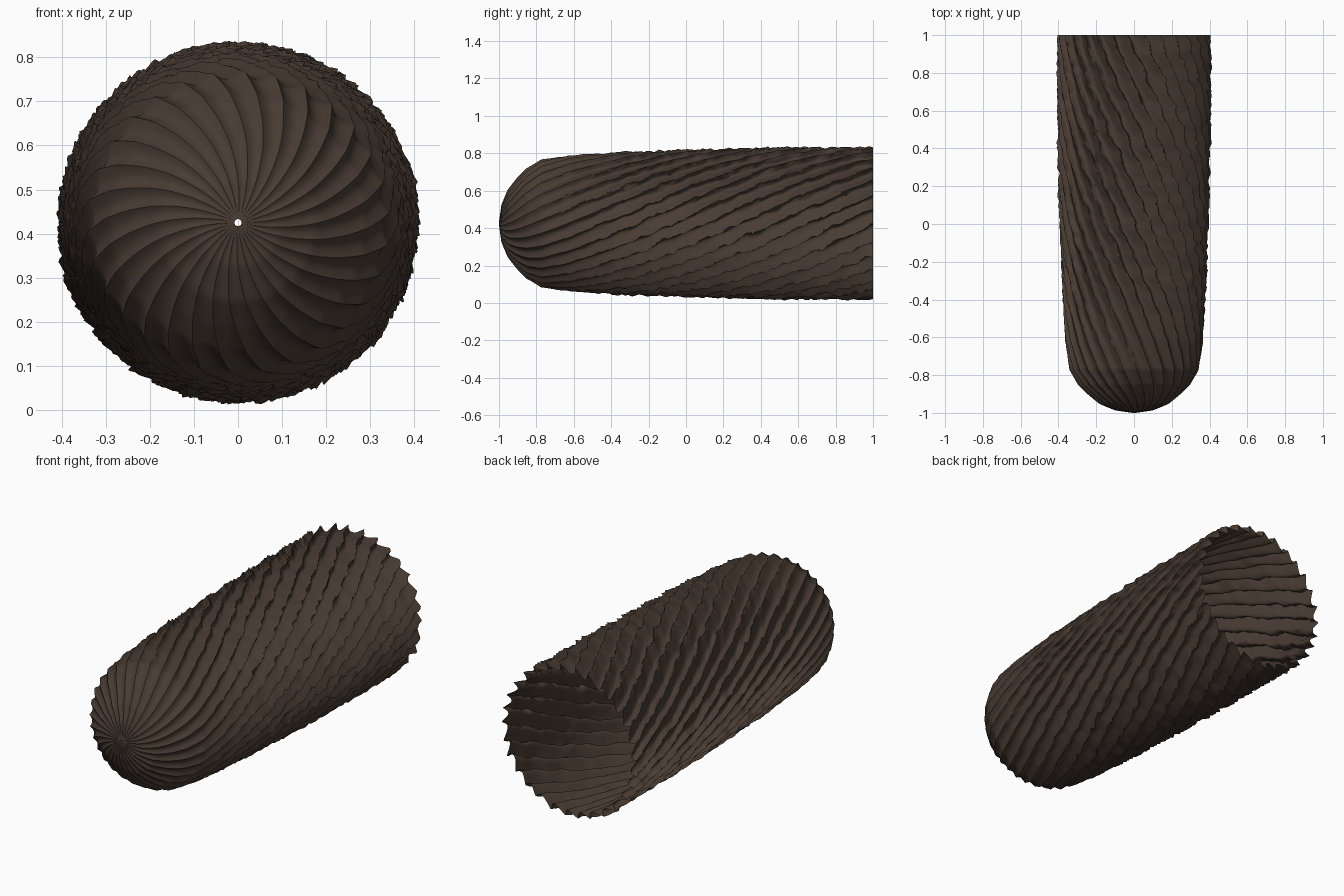
import bpy, bmesh, math
from mathutils import Vector, noise

if "Cube" in bpy.data.objects:
    bpy.data.objects.remove(bpy.data.objects["Cube"])

RIDGES, SEGMENTS, ROWS = 30, 360, 200
CENTRE_Z, TWIST = 0.425, 1.15
# Outline of the shell: (radius, y), from the tip to the open end
PROFILE = [(0.008, -1), (0.1, -0.985), (0.18, -0.95), (0.24, -0.9), (0.29, -0.85),
           (0.335, -0.77), (0.355, -0.62), (0.37, -0.3), (0.38, 0), (0.392, 0.5), (0.392, 1)]

bark = bpy.data.materials.new("dark_brown")
bark.use_nodes = True
bark.diffuse_color = (0.066, 0.045, 0.033, 1)
bark.node_tree.nodes["Principled BSDF"].inputs["Base Color"].default_value = bark.diffuse_color


def resample(points, count):
    """Evenly spaced points along the outline, with the distance travelled."""
    pts = [Vector(p) for p in points]
    lengths = [0]
    for a, b in zip(pts, pts[1:]):
        lengths.append(lengths[-1] + (b - a).length)
    out, k = [], 0
    for i in range(count):
        s = lengths[-1] * i / (count - 1)
        while k < len(pts) - 2 and s > lengths[k + 1]:
            k += 1
        t = (s - lengths[k]) / (lengths[k + 1] - lengths[k])
        out.append((pts[k].lerp(pts[k + 1], t), s))
    return out


def ridge(phase):
    """Sharp crest, rounded valley, from -1 to 1."""
    return 1 - 2 * abs(math.sin(phase / 2)) ** 0.9


# Twisted, ridged shell, open at the back
bm = bmesh.new()
rings = []
samples = resample(PROFILE, ROWS)
for i, (p, s) in enumerate(samples):
    a, b = samples[max(i - 1, 0)][0], samples[min(i + 1, ROWS - 1)][0]
    tangent = (b - a).normalized()
    normal = Vector((tangent.y, -tangent.x))
    grow = min(1, max(0, (s - 0.3) / 0.6))
    depth = min(1, s / 0.3) * (0.006 + 0.011 * grow + 0.003 * max(0, p.y))
    ring = []
    for j in range(SEGMENTS):
        u = 2 * math.pi * j / SEGMENTS
        spot = Vector((math.cos(u) * 4, math.sin(u) * 4, s * 9))
        wobble = grow * noise.noise(spot * 1.3)
        rough = grow * noise.noise(spot * 3 + Vector((7, 3, 1)))
        h = ridge(RIDGES * u + 1.3 * wobble) * (1 + 0.35 * rough) + 0.25 * rough
        q = p + normal * depth * h
        # Crests lean sideways so each ridge overhangs the next groove
        angle = u + TWIST * s - 0.035 * grow * (h + 0.4 * rough)
        y = 1 if i == ROWS - 1 else min(q.y, 1)
        ring.append(bm.verts.new((q.x * math.cos(angle), max(y, -1),
                                  CENTRE_Z + q.x * math.sin(angle))))
    rings.append(ring)
for lower, upper in zip(rings, rings[1:]):
    for j in range(SEGMENTS):
        k = (j + 1) % SEGMENTS
        bm.faces.new((lower[j], lower[k], upper[k], upper[j]))

mesh = bpy.data.meshes.new("ridged_shell")
bm.to_mesh(mesh)
bm.free()
mesh.materials.append(bark)
shell = bpy.data.objects.new("ridged_shell", mesh)
bpy.context.collection.objects.link(shell)
bpy.context.view_layer.objects.active = shell
shell.select_set(True)
bpy.ops.object.shade_smooth_by_angle(angle=math.radians(50))
